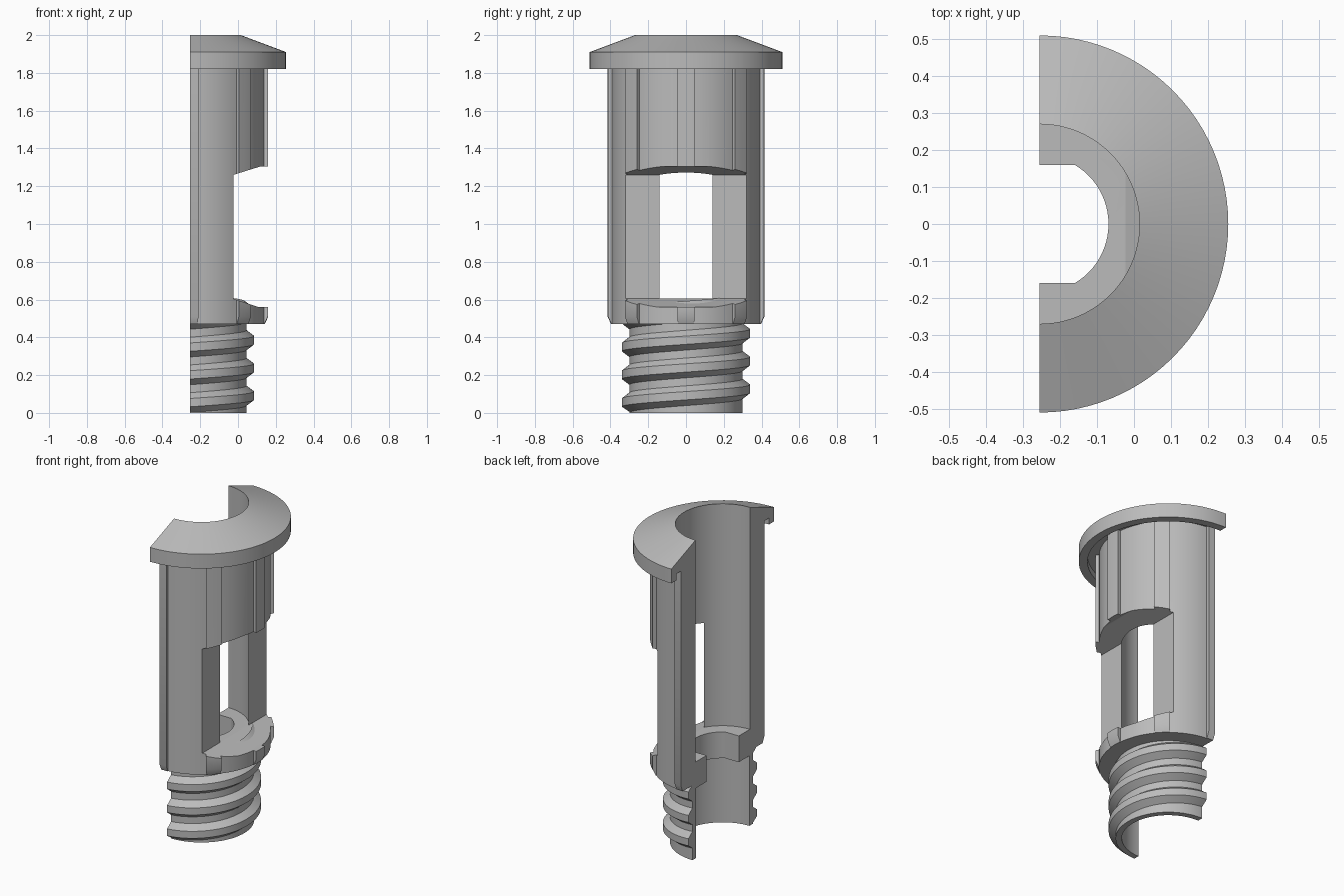
import bpy, bmesh
from math import sin, cos, pi, asin, radians

old = bpy.data.objects.get("Cube")
if old:
    bpy.data.objects.remove(old, do_unlink=True)

AXIS = -0.255                      # x of the turning axis, on the cut plane
BORE, BODY, RIB = 0.27, 0.394, 0.415
STEPS = 48

grey = bpy.data.materials.new("plain grey")
grey.use_nodes = True
grey.diffuse_color = (0.5, 0.5, 0.5, 1)
grey.node_tree.nodes["Principled BSDF"].inputs["Base Color"].default_value = (0.5, 0.5, 0.5, 1)


def polar(r, a, z):
    return (AXIS + r * cos(a), r * sin(a), z)


def loft(name, rings):
    """Skin a row of closed rings and cap both ends."""
    bm = bmesh.new()
    loops = [[bm.verts.new(p) for p in ring] for ring in rings]
    n = len(loops[0])
    for lo, hi in zip(loops, loops[1:]):
        for i in range(n):
            j = (i + 1) % n
            bm.faces.new((lo[i], lo[j], hi[j], hi[i]))
    bm.faces.new(loops[0][::-1])
    bm.faces.new(loops[-1])
    bmesh.ops.recalc_face_normals(bm, faces=bm.faces)
    mesh = bpy.data.meshes.new(name)
    bm.to_mesh(mesh)
    bm.free()
    ob = bpy.data.objects.new(name, mesh)
    bpy.context.collection.objects.link(ob)
    mesh.materials.append(grey)
    return ob


def half_lathe(name, profile):
    angles = [pi * i / STEPS - pi / 2 for i in range(STEPS + 1)]
    return loft(name, [[polar(r, a, z) for r, z in profile] for a in angles])


def select(ob):
    bpy.ops.object.select_all(action='DESELECT')
    ob.select_set(True)
    bpy.context.view_layer.objects.active = ob


def bore_arc(z):
    return [polar(BORE, pi / 2 - pi * i / STEPS, z) for i in range(STEPS + 1)]


def ribbed_outline(rib_r, z):
    """Half ring with ribs every 45 degrees."""
    h = asin(0.045 / RIB)
    pts = []
    for k in range(-2, 3):
        a = k * pi / 4
        if k > -2:
            pts += [polar(BODY, a - h, z), polar(rib_r, a - h, z)]
        pts.append(polar(rib_r, a, z))
        if k < 2:
            pts.append(polar(rib_r, a + h, z))
            gap = pi / 4 - 2 * h
            pts += [polar(BODY, a + h + gap * i / 8, z) for i in range(8)]
    return pts + bore_arc(z)


def ledge_outline(z):
    """Half disc with a flat-sided hole."""
    hole_r, flat = 0.186, 0.16
    end = asin(flat / hole_r)
    inner = [polar(hole_r, -end + 2 * end * i / 24, z) for i in range(25)]
    return bore_arc(z) + [(AXIS, -flat, z)] + inner + [(AXIS, flat, z)]


# Main parts
body = loft("ribbed_body", [ribbed_outline(0.397, 0.47), ribbed_outline(RIB, 0.51),
                            ribbed_outline(RIB, 1.86)])
ledge = loft("inner_ledge", [ledge_outline(0.44), ledge_outline(0.605)])
flange = half_lathe("top_flange", [(BORE, 1.86), (BORE, 2.0), (0.51, 1.91),
                                   (0.51, 1.82), (0.46, 1.82), (0.46, 1.86)])
neck = half_lathe("threaded_neck", [(0.265, 0), (0.3, 0), (0.3, 0.47), (0.265, 0.47)])
parts = [body, ledge, flange, neck]

# Helical thread ridges
PITCH = 0.147
section = [(0.29, -0.06), (0.34, -0.022), (0.34, 0.022), (0.29, 0.06)]
for turn in range(4):
    rings = []
    for i in range(STEPS + 1):
        a = pi * i / STEPS - pi / 2
        mid = 0.091 + PITCH * (turn + a / (2 * pi))
        rings.append([polar(r, a, max(0, mid + dz)) for r, dz in section])
    parts.append(loft(f"thread_ridge_{turn + 1}", rings))

# Side window with sloping sill and lintel
window = [(-0.025, 0.605), (0.11, 0.56), (0.4, 0.56),
          (0.4, 1.305), (0.12, 1.305), (-0.025, 1.26)]
cutter = loft("window_cutter", [[(x, y, z) for x, z in window] for y in (-0.6, 0.6)])
cutter.hide_render = True
for ob in (body, ledge):
    select(ob)
    mod = ob.modifiers.new("window", 'BOOLEAN')
    mod.operation = 'DIFFERENCE'
    mod.solver = 'EXACT'
    mod.object = cutter
    bpy.ops.object.modifier_apply(modifier=mod.name)
bpy.data.objects.remove(cutter, do_unlink=True)

for ob in parts:
    select(ob)
    bpy.ops.object.shade_smooth_by_angle(angle=radians(25))
